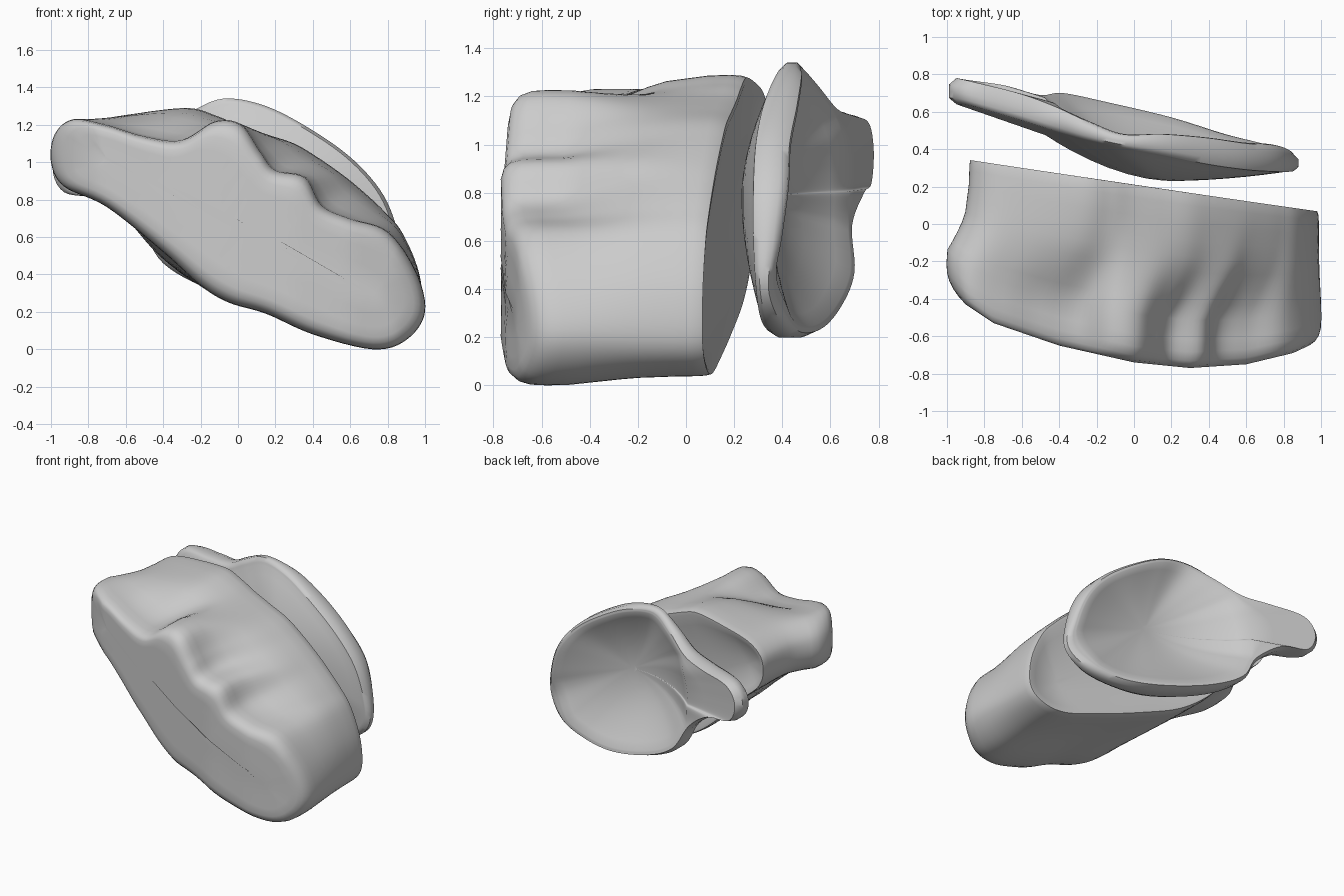
import bpy, bmesh
from mathutils import Vector, Matrix
from math import radians

if "Cube" in bpy.data.objects:
    bpy.data.objects.remove(bpy.data.objects["Cube"])

STEPS = 6  # samples between control points


def smooth_loop(pts):
    """Closed Catmull-Rom curve through control points of any dimension."""
    n, out = len(pts), []
    for i in range(n):
        a, b, c, d = (pts[(i + j) % n] for j in (-1, 0, 1, 2))
        for s in range(STEPS):
            t = s / STEPS
            out.append(tuple(0.5 * (2 * q + (r - p) * t + (2 * p - 5 * q + 4 * r - w) * t * t
                                    + (3 * q - p - 3 * r + w) * t ** 3)
                             for p, q, r, w in zip(a, b, c, d)))
    return out


def lerp(a, b, t):
    return a + (b - a) * t


def table(x, rows):
    """Piecewise linear lookup."""
    if x <= rows[0][0]:
        return rows[0][1]
    for (x0, y0), (x1, y1) in zip(rows, rows[1:]):
        if x <= x1:
            return lerp(y0, y1, (x - x0) / (x1 - x0))
    return rows[-1][1]


def loft(name, rings):
    """Skin a stack of matching rings and close both ends."""
    bm = bmesh.new()
    loops = [[bm.verts.new(p) for p in r] for r in rings]
    n = len(loops[0])
    for a, b in zip(loops, loops[1:]):
        for i in range(n):
            j = (i + 1) % n
            bm.faces.new((a[i], a[j], b[j], b[i]))
    bm.faces.new(loops[0])
    bm.faces.new(loops[-1])
    bmesh.ops.recalc_face_normals(bm, faces=bm.faces)
    me = bpy.data.meshes.new(name)
    bm.to_mesh(me)
    bm.free()
    ob = bpy.data.objects.new(name, me)
    bpy.context.collection.objects.link(ob)
    bpy.ops.object.select_all(action='DESELECT')
    ob.select_set(True)
    bpy.context.view_layer.objects.active = ob
    bpy.ops.object.shade_smooth_by_angle(angle=radians(50))
    return ob


# Wedge block: grooved front outline and plainer back outline, as (x, z)
front = smooth_loop([
    (-1, 1.0), (-.98, 1.15), (-.88, 1.23), (-.7, 1.2), (-.5, 1.14), (-.3, 1.12), (-.12, 1.22),
    (.02, 1.2), (.12, 1.06), (.2, .96), (.36, .92), (.45, .77), (.6, .7), (.8, .63), (.95, .42),
    (1, .2), (.9, .05), (.72, 0), (.4, .08), (.15, .19), (-.05, .25), (-.2, .34), (-.4, .52),
    (-.7, .76), (-.93, .87)])
back = smooth_loop([
    (-.88, 1.02), (-.86, 1.14), (-.75, 1.22), (-.55, 1.26), (-.27, 1.29), (-.12, 1.25), (0, 1.2),
    (.15, 1.15), (.3, 1.1), (.42, 1.03), (.55, .94), (.65, .86), (.78, .74), (.88, .62), (.97, .4),
    (.98, .18), (.88, .07), (.7, .04), (.4, .12), (.1, .22), (-.2, .34), (-.42, .5), (-.6, .7),
    (-.78, .85), (-.85, .93)])
FRONT_Y = [(-1, -.32), (-.9, -.43), (-.75, -.53), (-.4, -.65), (0, -.74), (.3, -.77), (.6, -.75),
           (.85, -.69), (1, -.62)]
S0, S1 = Vector((-.7, 1.02)), Vector((.72, .3))


def block_ring(t, k):
    """t runs front to back, k shrinks the outline onto its long axis."""
    blend = table(t, [(0, 0), (.25, 0), (.6, .8), (.85, 1)])
    ring = []
    for f, b in zip(front, back):
        p = Vector(f).lerp(Vector(b), blend)
        u = (p - S0).dot(S1 - S0) / (S1 - S0).length_squared
        s = S0.lerp(S1, max(0, min(1, u)))
        p = s + (p - s) * k
        y0, y1 = table(p.x, FRONT_Y), .22 - .148 * p.x
        if t == 1:
            y1 -= .06 * (1 - k * k)  # hollow joint face
        ring.append((p.x, lerp(y0, y1, t), p.y))
    return ring


loft("wedge_block", [block_ring(t, k) for t, k in [
    (0, .06), (0, .35), (0, .6), (0, .78), (.012, .88), (.04, .95), (.09, .99), (.16, 1), (.27, 1),
    (.36, 1), (.45, 1), (.54, 1), (.63, 1), (.72, 1), (.82, 1), (.92, 1), (.965, .99), (.99, .97),
    (1, .92), (1, .75), (1, .5), (1, .25), (1, .06)]])

# Cupped plate with a tab: outline as (x, z, front y, back y)
rim = smooth_loop([
    (-.08, 1.34, .41, .48), (.15, 1.3, .37, .48), (.4, 1.17, .32, .46), (.62, 1.01, .29, .43),
    (.78, .82, .28, .42), (.86, .6, .28, .39), (.87, .4, .29, .36), (.74, .26, .31, .42),
    (.5, .2, .35, .48), (.2, .22, .38, .57), (-.15, .32, .46, .65), (-.4, .46, .54, .7),
    (-.53, .66, .57, .69), (-.72, .8, .58, .74), (-.93, .84, .63, .77), (-.99, .98, .64, .78),
    (-.9, 1.1, .63, .76), (-.65, 1.13, .56, .7), (-.45, 1.16, .5, .63), (-.27, 1.26, .45, .55)])
C = Vector((.2, .78))


def cup(rim_point):
    """Edge of the round cup inside the rim."""
    x, z, yf, yb = rim_point
    d = Vector((x, z)) - C
    f = min(.92, .68 / d.length)
    p = C + d * f
    return p.x, p.y, lerp(.26, yf, f), lerp(.5, yb, f)


def cup_ring(k, side):
    ring = []
    for r in rim:
        x, z, yf, yb = cup(r)
        y = lerp(.23, yf, k ** 1.8) if side == 0 else lerp(.35, yb, k ** 2)
        ring.append((lerp(C.x, x, k), y, lerp(C.y, z, k)))
    return ring


def tab_ring(u, side):
    """From cup edge (0) to just inside the outer rim (1)."""
    ring = []
    for r in rim:
        c = cup(r)
        o = (lerp(C.x, r[0], .965), lerp(C.y, r[1], .965))
        ring.append((lerp(c[0], o[0], u), lerp(c[2 + side], r[2 + side], u), lerp(c[1], o[1], u)))
    return ring


def edge_ring(t):
    return [(x, lerp(yf, yb, t), z) for x, z, yf, yb in rim]


ks = [.06, .2, .35, .5, .65, .8, .9, 1]
us = [.35, .7, 1]
loft("cupped_plate",
     [cup_ring(k, 0) for k in ks] + [tab_ring(u, 0) for u in us]
     + [edge_ring(t) for t in (.25, .5, .75)]
     + [tab_ring(u, 1) for u in reversed(us)] + [cup_ring(k, 1) for k in reversed(ks)])
